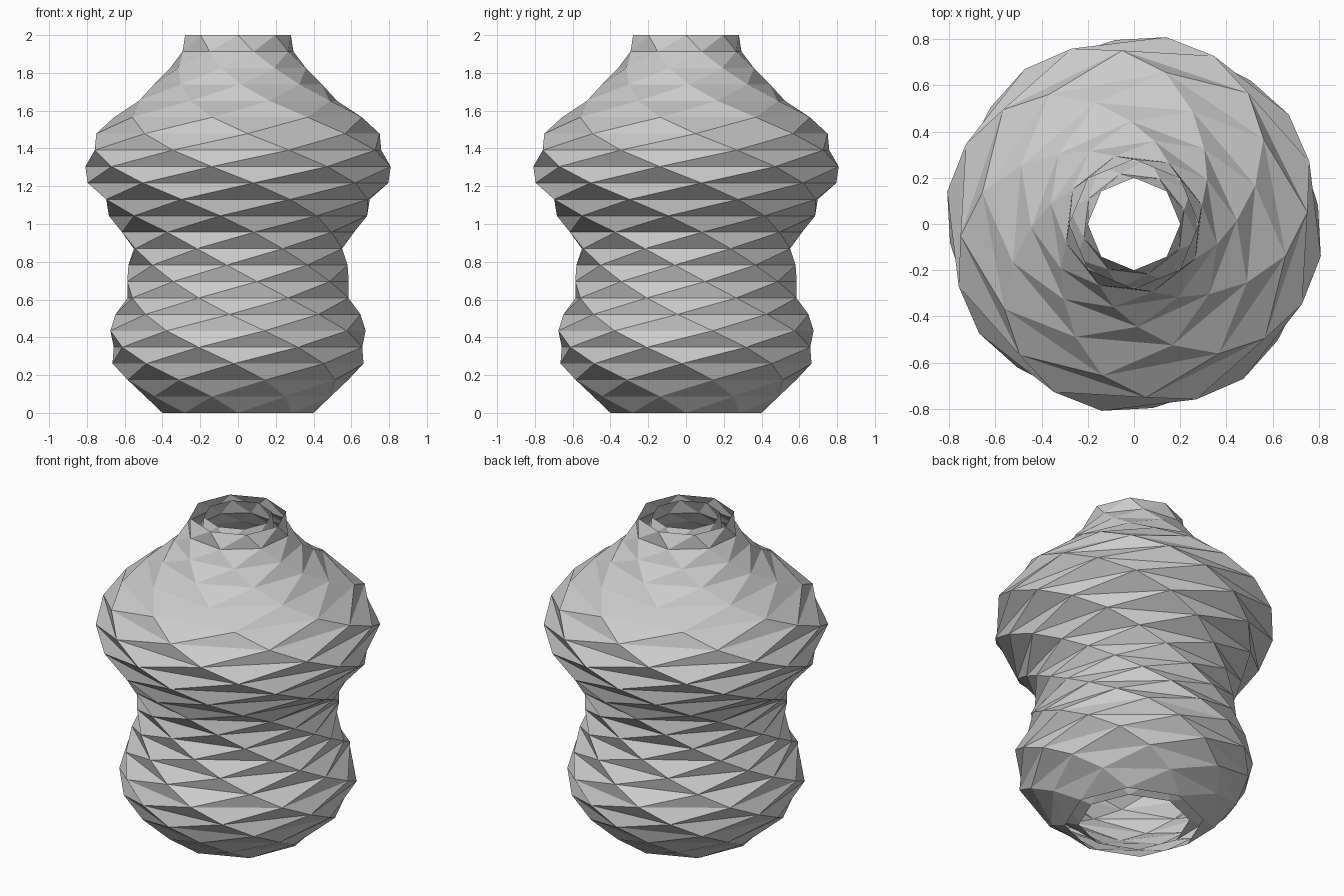
import bpy
import math

if "Cube" in bpy.data.objects:
    bpy.data.objects.remove(bpy.data.objects["Cube"])

SIDES = 8
HEIGHT = 2.0
WALL = 0.08

# Radius of each evenly spaced ring, bottom to top
RADII = [0.40, 0.51, 0.60, 0.665, 0.69, 0.69, 0.65, 0.62, 0.595, 0.583, 0.593, 0.62,
         0.69, 0.75, 0.80, 0.82, 0.805, 0.752, 0.67, 0.55, 0.445, 0.37, 0.305, 0.28]
STEPS = len(RADII) - 1


def twisted_shell(name, inset, flip):
    """Octagonal rings stacked with one full clockwise turn, joined by triangles."""
    verts, faces = [], []
    for k, r in enumerate(RADII):
        turn = -2 * math.pi * k / STEPS
        for i in range(SIDES):
            a = turn + 2 * math.pi * i / SIDES
            verts.append(((r - inset) * math.cos(a), (r - inset) * math.sin(a),
                          HEIGHT * k / STEPS))
    for k in range(STEPS):
        for i in range(SIDES):
            j = (i + 1) % SIDES
            a, b = k * SIDES + i, k * SIDES + j
            c, d = b + SIDES, a + SIDES
            for tri in ((a, b, c), (a, c, d)):
                faces.append(tri[::-1] if flip else tri)
    mesh = bpy.data.meshes.new(name)
    mesh.from_pydata(verts, [], faces)
    mesh.update()
    obj = bpy.data.objects.new(name, mesh)
    bpy.context.collection.objects.link(obj)
    return obj


# Outer faceted wall of the vase
twisted_shell("vase_outer_wall", 0.0, False)
# Inner wall, open at both ends
twisted_shell("vase_inner_wall", WALL, True)
